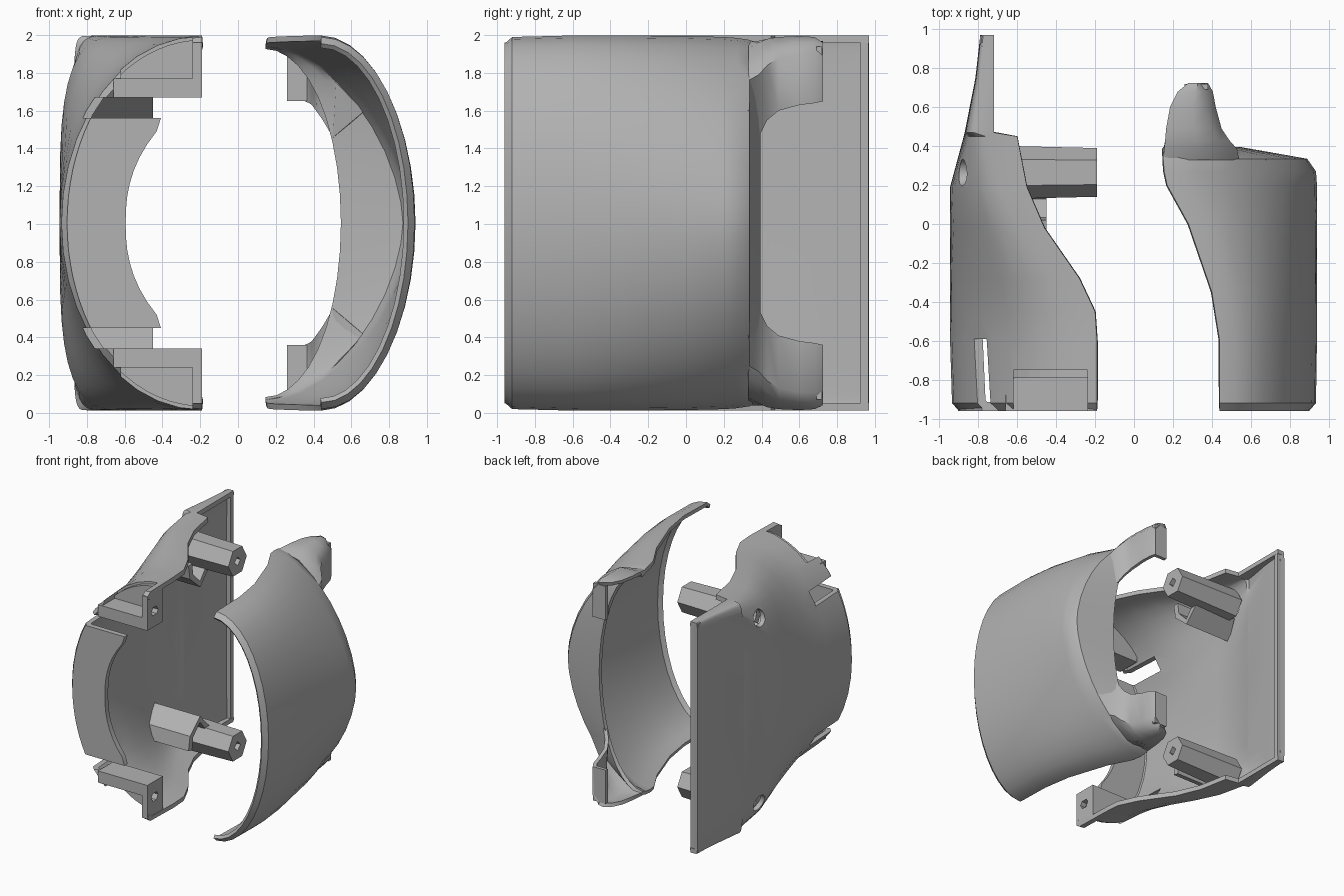
import bpy, bmesh, math
from mathutils import Matrix

old = bpy.data.objects.get("Cube")
if old:
    bpy.data.objects.remove(old, do_unlink=True)

grey = bpy.data.materials.new("plain_grey")
grey.use_nodes = True
COLOUR = (0.45, 0.45, 0.45, 1)
grey.diffuse_color = COLOUR
grey.node_tree.nodes["Principled BSDF"].inputs["Base Color"].default_value = COLOUR
MID = 1.005


def finish(name, bm):
    mesh = bpy.data.meshes.new(name)
    bm.to_mesh(mesh)
    bm.free()
    mesh.materials.append(grey)
    ob = bpy.data.objects.new(name, mesh)
    bpy.context.collection.objects.link(ob)
    return ob


def bake(ob):
    """Apply all modifiers."""
    dg = bpy.context.evaluated_depsgraph_get()
    mesh = bpy.data.meshes.new_from_object(ob.evaluated_get(dg))
    ob.modifiers.clear()
    ob.data = mesh


def smooth(ob, angle=32):
    bpy.ops.object.select_all(action='DESELECT')
    ob.select_set(True)
    bpy.context.view_layer.objects.active = ob
    bpy.ops.object.shade_smooth_by_angle(angle=math.radians(angle))


def skin(name, rows, flip=False, thick=0.04):
    """Loft rows of points into a sheet and thicken it inward."""
    bm = bmesh.new()
    grid = [[bm.verts.new(p) for p in row] for row in rows]
    for a, b in zip(grid, grid[1:]):
        for j in range(len(a) - 1):
            quad = [a[j], a[j + 1], b[j + 1], b[j]]
            bm.faces.new(quad[::-1] if flip else quad)
    ob = finish(name, bm)
    mod = ob.modifiers.new("thickness", 'SOLIDIFY')
    mod.thickness, mod.offset = thick, -1
    bake(ob)
    return ob


def box(name, x, y, z):
    bm = bmesh.new()
    bmesh.ops.create_cube(bm, size=1)
    for v in bm.verts:
        v.co = [r[0] + (c + 0.5) * (r[1] - r[0]) for c, r in zip(v.co, (x, y, z))]
    return finish(name, bm)


def rod(name, x0, x1, y, z, r0, r1, sides):
    """Prism along x."""
    bm = bmesh.new()
    bmesh.ops.create_cone(bm, cap_ends=True, segments=sides, radius1=r0, radius2=r1, depth=x1 - x0,
                          matrix=Matrix.Translation(((x0 + x1) / 2, y, z)) @ Matrix.Rotation(math.pi / 2, 4, 'Y'))
    return finish(name, bm)


def cut(ob, cutters):
    for c in cutters:
        c.hide_render = True
        mod = ob.modifiers.new("cut", 'BOOLEAN')
        mod.operation, mod.solver, mod.object = 'DIFFERENCE', 'EXACT', c
    bake(ob)
    for c in cutters:
        bpy.data.objects.remove(c, do_unlink=True)


def arc(y, edge, apex, half, n, steps=20):
    """Superellipse section from the top edge over the apex to the bottom edge."""
    pts = []
    for i in range(steps + 1):
        t = math.pi / 2 - math.pi * i / steps
        c, s = math.cos(t), math.sin(t)
        c = 0.0 if c < 1e-6 else c
        pts.append((edge + (apex - edge) * c ** (2 / n), y,
                    MID + half * math.copysign(abs(s) ** (2 / n), s)))
    return pts


def flip_z(z, s):
    """Height for the top (s=1) or bottom (s=-1) copy."""
    return MID + s * (z - MID)


def span(z0, z1, s):
    return sorted((flip_z(z0, s), flip_z(z1, s)))


# Left cover: curved outer shell folding inward at the back
cover = skin("left_cover", [arc(*r) for r in (
    (-.96, .44, .90, .95, 2), (-.92, .44, .935, .985, 2), (-.6, .44, .94, .993, 1.95),
    (-.35, .40, .94, .993, 1.92), (0, .28, .94, .99, 1.85), (.2, .17, .94, .985, 1.75),
    (.27, .155, .935, .98, 1.7), (.335, .15, .89, .97, 1.7), (.36, .15, .75, .96, 1.8),
    (.395, .15, .55, .95, 2))], thick=.03)
smooth(cover)

# Ears at the back of the left cover: hoods that grow out of the shell
EAR = ((.33, .15, .54, .68, 1.93, 1.76, 1.60), (.385, .155, .53, .52, 1.96, 1.79, 1.46),
       (.43, .16, .49, .47, 1.98, 1.84, 1.55), (.49, .165, .45, .44, 1.99, 1.88, 1.60),
       (.60, .185, .42, .42, 1.995, 1.90, 1.63), (.68, .225, .405, .405, 1.99, 1.90, 1.64),
       (.725, .28, .38, .38, 1.96, 1.89, 1.65))
for s, tag in ((1, "upper"), (-1, "lower")):
    rows = []
    for y, x0, x1, x2, top, shoulder, low in EAR:
        profile = ((x0, 1.97), ((x0 + x1) / 2, top), (x1 - .05, shoulder + .06), (x1, shoulder), (x2, low))
        rows.append([(x, y, flip_z(z, s)) for x, z in profile])
    smooth(skin(tag + "_ear", rows, flip=s < 0, thick=.03), 45)
    box(tag + "_ear_end", (.26, .38), (.69, .72), span(1.65, 1.94, s))

# Right housing: round at the front, square at the back plate
housing = skin("right_housing", [arc(*r) for r in (
    (-.96, -.19, -.90, .95, 2), (-.92, -.19, -.935, .985, 2), (-.6, -.19, -.945, .993, 2.05),
    (-.45, -.20, -.945, .993, 2.2), (-.28, -.28, -.945, .993, 2.4), (-.02, -.46, -.945, .993, 2.8),
    (.19, -.55, -.945, .993, 3.6), (.45, -.60, -.875, .993, 7), (.47, -.72, -.87, .993, 10),
    (.75, -.72, -.815, .993, 14), (.97, -.72, -.79, .993, 16))], flip=True, thick=.04)
cutters = []
for s in (1, -1):
    cutters += [box("slot_cutter", (-1.1, -.1), (-1.1, -.59), span(1.56, 1.67, s)),
                box("pocket_cutter", (-.62, -.24), (-1.1, -.75), span(1.70, 2.1, s)),
                rod("hole_cutter", -1.1, -.78, .265, flip_z(1.8, s), .07, .07, 12)]
cut(housing, cutters)
smooth(housing)
box("back_rim", (-.79, -.72), (.925, .965), (.02, 1.99))

# Front panel with a concave inner edge
outer_row, inner_row = [], []
for i in range(17):
    d = -.555 + 1.11 * i / 16
    reach = math.sqrt(1 - (d / .985) ** 2)
    outer_row.append((-.19 - .715 * reach, -.96, MID + d))
    bevel = .04 if i in (0, 16) else 0
    inner_row.append((-.595 + .185 * (abs(d) / .51) ** 2.4 - bevel, -.96, MID + d))
smooth(skin("front_panel", [outer_row, inner_row], flip=True, thick=.045))

# Lugs, posts and gussets, top and bottom
for s, tag in ((1, "upper"), (-1, "lower")):
    mid = flip_z(1.8, s)
    box(tag + "_lug_floor", (-.66, -.19), (-.96, -.75), span(1.67, 1.77, s))
    xs = [-.66 + .47 * i / 8 for i in range(9)]
    skin(tag + "_lug_back",
         [[(x, -.75, flip_z(1.67, s)) for x in xs],
          [(x, -.75, flip_z(MID + .97 * math.sqrt(1 - ((x + .19) / .74) ** 2), s)) for x in xs]],
         flip=s > 0)
    flange = box(tag + "_lug_flange", (-.24, -.19), (-.96, -.75), span(1.67, 1.96, s))
    cut(flange, [rod("bore_cutter", -.4, 0, -.86, mid, .045, .045, 6)])
    post = rod(tag + "_post", -.81, -.19, .265, mid, .14, .125, 6)
    cut(post, [rod("bore_cutter", -1, -.26, .265, mid, .07, .06, 12),
               rod("bore_cutter", -.4, 0, .265, mid, .04, .04, 4)])
    # slanted web bracing the post against the shell
    web = ((-.80, -.03, 1.80), (-.85, -.01, 1.68), (-.90, .13, 1.56), (-.85, .265, 1.70))
    skin(tag + "_gusset", [[(x, y, flip_z(z, s)) for x, y, z in web],
                           [(-.45, y, flip_z(z, s)) for x, y, z in web]],
         flip=s < 0, thick=.05)
